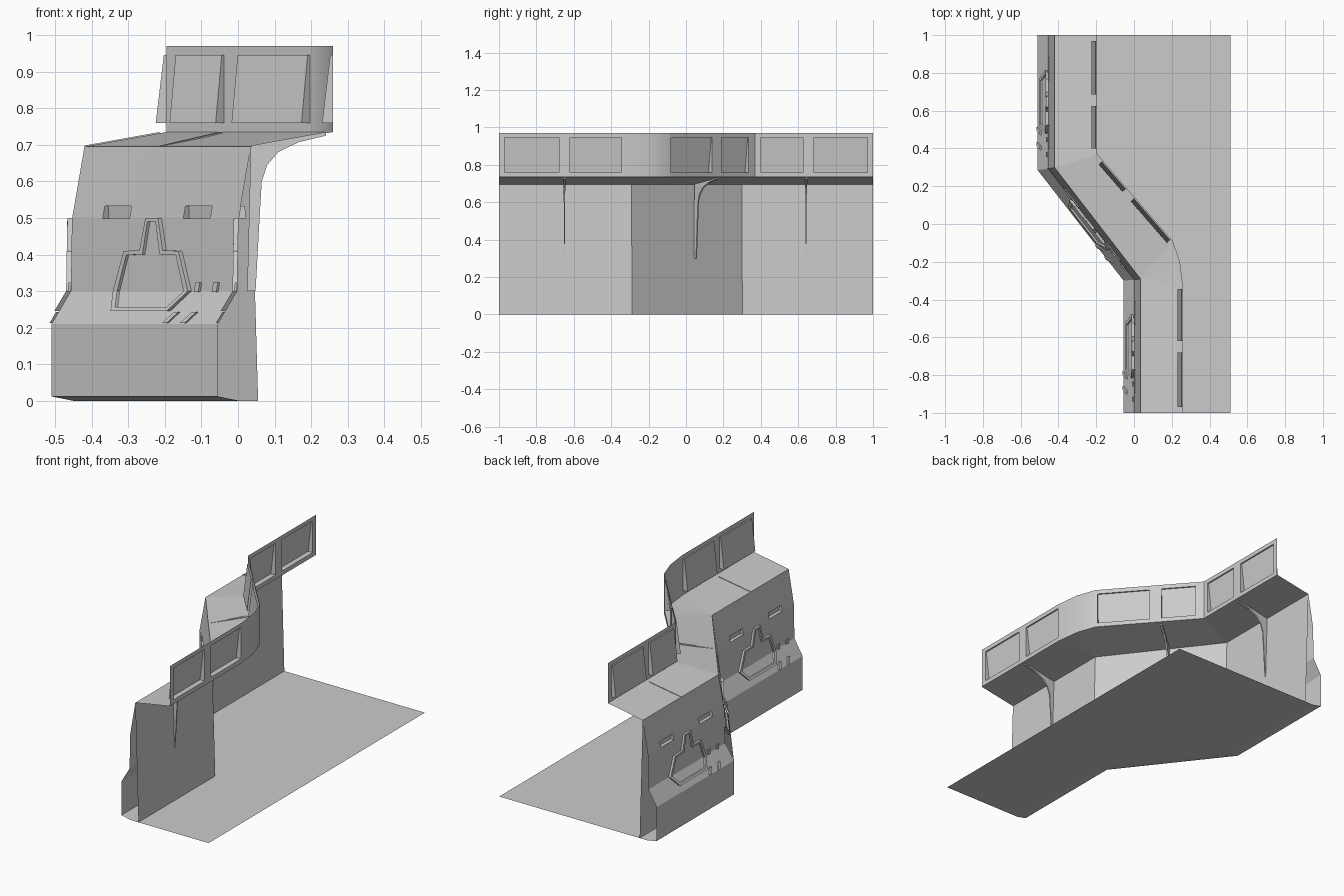
import bpy, bmesh
from mathutils import Vector as V

cube = bpy.data.objects.get("Cube")
if cube:
    bpy.data.objects.remove(cube)

grey = bpy.data.materials.new("concrete_grey")
grey.use_nodes = True
COLOR = (0.6, 0.6, 0.6, 1)
grey.diffuse_color = COLOR
grey.node_tree.nodes["Principled BSDF"].inputs["Base Color"].default_value = COLOR

# Plan of the wall: outer base corners, and the railing line beside them
BASE = [V((-0.51, 1)), V((-0.51, 0.285)), V((-0.055, -0.30)), V((-0.055, -1))]
RAIL = [V((-0.195, 1)), V((-0.195, 0.37)), V((0.205, -0.09)),
        V((0.243, -0.2)), V((0.26, -0.34)), V((0.26, -1))]
RAIL_BASE = [0, 1, 2, 2, 2, 3]
# Outer profile: inward offset, height
PROFILE = [(0.06, 0), (0, 0.012), (0, 0.21), (0.053, 0.3), (0.056, 0.497), (0.09, 0.695)]
DECK_Z, TOP_Z = 0.735, 0.97


def wall_point(i, d, z):
    slide = (0, 0.15, 0.1, 0)[i]
    return V((BASE[i].x + d, BASE[i].y + slide * d, z))


def depth_at(z):
    for (d0, z0), (d1, z1) in zip(PROFILE, PROFILE[1:]):
        if z <= z1:
            return d0 + (d1 - d0) * (z - z0) / (z1 - z0)
    return PROFILE[-1][0]


def frame(i):
    t = (BASE[i + 1] - BASE[i]).normalized()
    return V((t.x, t.y, 0)), V((-t.y, t.x, 0))


def surface(i, s, z, out=0):
    """Point on the outer face of section i, s along it from its middle."""
    d = depth_at(z)
    t, n = frame(i)
    return (wall_point(i, d, z) + wall_point(i + 1, d, z)) / 2 + t * s - n * out


def quad(bm, *pts):
    bm.faces.new([bm.verts.new(p) for p in pts])


def finish(bm, name, smooth=False):
    bmesh.ops.remove_doubles(bm, verts=bm.verts, dist=0.0002)
    bmesh.ops.dissolve_degenerate(bm, edges=bm.edges, dist=0.0001)
    bmesh.ops.recalc_face_normals(bm, faces=bm.faces)
    me = bpy.data.meshes.new(name)
    bm.to_mesh(me)
    bm.free()
    ob = bpy.data.objects.new(name, me)
    bpy.context.collection.objects.link(ob)
    me.materials.append(grey)
    if smooth:
        bpy.ops.object.select_all(action='DESELECT')
        ob.select_set(True)
        bpy.context.view_layer.objects.active = ob
        bpy.ops.object.shade_smooth_by_angle(angle=0.5)
    return ob


def holed_sheet(bm, a, b, c, d, holes, v0, v1, low, high):
    """Sheet a-b (bottom) to d-c (top) with pockets pushed in by low and high."""
    def at(u, v):
        return a.lerp(b, u).lerp(d.lerp(c, u), v)
    cuts = [0] + [u for h in holes for u in h] + [1]
    for k, (u0, u1) in enumerate(zip(cuts, cuts[1:])):
        rows = [(0, v0), (v0, v1), (v1, 1)]
        for r, (p, q) in enumerate(rows):
            corners = [at(u0, p), at(u1, p), at(u1, q), at(u0, q)]
            if k % 2 and r == 1:
                push = [low, low, high, high]
                inner = [co + o for co, o in zip(corners, push)]
                quad(bm, *inner)
                for j in range(4):
                    m = (j + 1) % 4
                    quad(bm, corners[j], corners[m], inner[m], inner[j])
            else:
                quad(bm, *corners)


# Outer wall face, with two pockets in each upper band
bm = bmesh.new()
for i in range(3):
    t, n = frame(i)
    for (d0, z0), (d1, z1) in zip(PROFILE, PROFILE[1:]):
        a, b = wall_point(i, d0, z0), wall_point(i + 1, d0, z0)
        c, d = wall_point(i + 1, d1, z1), wall_point(i, d1, z1)
        if z1 == PROFILE[-1][1]:
            size = (b - a).length
            holes = [(0.5 + s / size, 0.5 + (s + 0.12) / size) for s in (-0.235, 0.125)]
            holed_sheet(bm, a, b, c, d, holes, 0.01, 0.18, n * 0.02, n * 0.012)
        else:
            quad(bm, a, b, c, d)
finish(bm, "outer_wall")

# Back wall
bm = bmesh.new()
for i in range(3):
    quad(bm, wall_point(i, 0.11, 0), wall_point(i + 1, 0.11, 0),
         wall_point(i + 1, 0.09, 0.695), wall_point(i, 0.09, 0.695))
finish(bm, "back_wall")

# Ground sheet
bm = bmesh.new()
for i in range(3):
    a, b = wall_point(i, 0.06, 0), wall_point(i + 1, 0.06, 0)
    quad(bm, a, b, V((0.51, b.y, 0)), V((0.51, a.y, 0)))
finish(bm, "ground_sheet")

# Sloping walkway on top of the wall
bm = bmesh.new()
for k in range(5):
    a, b = (wall_point(RAIL_BASE[j], 0.09, 0.695) for j in (k, k + 1))
    c, d = (RAIL[j].to_3d() + V((0, 0, DECK_Z)) for j in (k + 1, k))
    if a == b:
        bm.faces.new([bm.verts.new(p) for p in (a, c, d)])
    else:
        quad(bm, a, b, c, d)
finish(bm, "walkway")

# Railing, with tilted recessed panels given by their y ranges
PANELS = {0: [(0.97, 0.685), (0.625, 0.40)], 1: [(0.335, 0.19), (0.14, -0.08)],
          4: [(-0.345, -0.62), (-0.68, -0.97)]}
bm = bmesh.new()
for k in range(5):
    p, q = RAIL[k], RAIL[k + 1]
    a, b, c, d = (V((r.x, r.y, z)) for r, z in
                  ((p, DECK_Z), (q, DECK_Z), (q, TOP_Z), (p, TOP_Z)))
    t = (q - p).normalized()
    out = V((t.y, -t.x, 0))
    holes = [tuple((y - p.y) / (q.y - p.y) for y in h) for h in PANELS.get(k, [])]
    v0, v1 = ((z - DECK_Z) / (TOP_Z - DECK_Z) for z in (0.76, 0.945))
    holed_sheet(bm, a, b, c, d, holes, v0, v1, out * 0.03, out * 0.008)
finish(bm, "railing", smooth=True)

# Raised frames on the outer wall: height, half width
OUTER = [(0.245, 0.125), (0.30, 0.167), (0.41, 0.122), (0.411, 0.052), (0.5, 0.028)]
INNER = [(0.256, 0.115), (0.30, 0.148), (0.399, 0.110), (0.40, 0.038), (0.49, 0.018)]
for i in range(3):
    bm = bmesh.new()
    rings = []
    for rows, out in ((OUTER, 0), (OUTER, 0.013), (INNER, 0.013), (INNER, 0.004)):
        loop = [(w, z) for z, w in rows] + [(-w, z) for z, w in reversed(rows)]
        rings.append([bm.verts.new(surface(i, s, z, out)) for s, z in loop])
    count = len(rings[0])
    for r0, r1 in zip(rings, rings[1:]):
        for j in range(count):
            m = (j + 1) % count
            bm.faces.new((r0[j], r0[m], r1[m], r1[j]))
    cap = rings[-1]
    for j in range(count // 2 - 1):
        bm.faces.new((cap[j], cap[j + 1], cap[-2 - j], cap[-1 - j]))
    finish(bm, f"wall_frame_{i + 1}")

# Small raised marks beside each frame: centre, heights, slant
MARKS = [(0.20, 0.297, 0.323, 0.002), (0.28, 0.297, 0.323, 0.002),
         (0.15, 0.213, 0.243, 0.012), (0.23, 0.213, 0.243, 0.012)]
for i in range(3):
    bm = bmesh.new()
    for s, z0, z1, lean in MARKS:
        rings = []
        for out in (0, 0.007):
            rings.append([bm.verts.new(surface(i, s + ds, z, out)) for ds, z in
                          ((-0.01 - lean, z0), (0.01 - lean, z0),
                           (0.01 + lean, z1), (-0.01 + lean, z1))])
        for j in range(4):
            m = (j + 1) % 4
            bm.faces.new((rings[0][j], rings[0][m], rings[1][m], rings[1][j]))
        bm.faces.new(rings[1])
    finish(bm, f"wall_marks_{i + 1}")

# Curved support brackets under the walkway
FIN = [(0.09, 0.698), (0.08, 0.3), (0.103, 0.3), (0.114, 0.5), (0.12, 0.6), (0.135, 0.645),
       (0.165, 0.68), (0.22, 0.707), (0.295, 0.725), (0.295, 0.735)]
for i in range(3):
    t, n = frame(i)
    mid = ((BASE[i] + BASE[i + 1]) / 2).to_3d()
    bm = bmesh.new()
    sides = [[bm.verts.new(mid + n * d + t * side * (0.003 + 0.03 * max(0, d - 0.1)) + V((0, 0, z)))
              for d, z in FIN] for side in (-1, 1)]
    for side in sides:
        bm.faces.new(side)
    for j in range(len(FIN)):
        m = (j + 1) % len(FIN)
        bm.faces.new((sides[0][j], sides[0][m], sides[1][m], sides[1][j]))
    finish(bm, f"bracket_{i + 1}")
